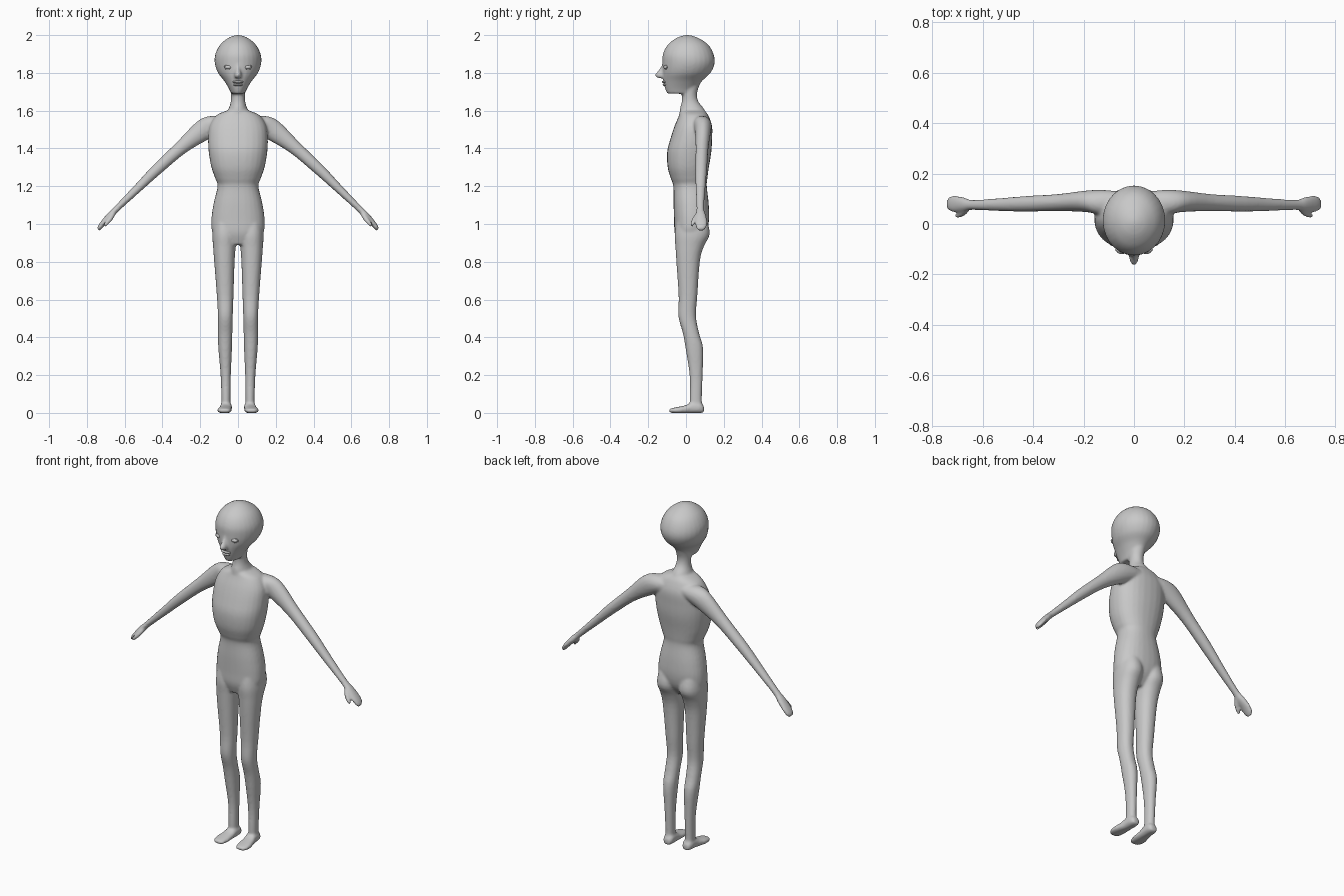
import bpy, bmesh
from math import sin, cos, pi
from mathutils import Vector

if "Cube" in bpy.data.objects:
    bpy.data.objects.remove(bpy.data.objects["Cube"], do_unlink=True)

skin = bpy.data.materials.new("grey_skin")
skin.use_nodes = True
GREY = (0.58, 0.58, 0.58, 1)
skin.diffuse_color = GREY
skin.node_tree.nodes["Principled BSDF"].inputs["Base Color"].default_value = GREY

SEGMENTS, STEPS = 28, 4
bm = bmesh.new()


def smooth_rows(rows):
    """Catmull-Rom interpolation between rows of numbers."""
    out = []
    for i in range(len(rows) - 1):
        a, b = rows[max(i - 1, 0)], rows[i]
        c, d = rows[i + 1], rows[min(i + 2, len(rows) - 1)]
        for k in range(STEPS):
            t = k / STEPS
            out.append([0.5 * (2 * q + (r - p) * t + (2 * p - 5 * q + 4 * r - s) * t * t
                               + (3 * q - p - 3 * r + s) * t ** 3)
                        for p, q, r, s in zip(a, b, c, d)])
    return out + [list(rows[-1])]


def loft(rows, ring, side=1, power=2.0):
    """Skin closed superellipse sections; ring turns a row into centre and two half axes."""
    def bend(v):
        return abs(v) ** (2 / power) * (1 if v >= 0 else -1)
    loops = []
    for row in smooth_rows(rows):
        centre, u, v = ring(row)
        loop = []
        for k in range(SEGMENTS):
            a = 2 * pi * k / SEGMENTS
            p = centre + u * bend(cos(a)) + v * bend(sin(a))
            loop.append(bm.verts.new((p.x * side, p.y, p.z)))
        loops.append(loop)
    faces = [bm.faces.new(loops[0]), bm.faces.new(loops[-1])]
    for a, b in zip(loops, loops[1:]):
        for k in range(SEGMENTS):
            n = (k + 1) % SEGMENTS
            faces.append(bm.faces.new((a[k], a[n], b[n], b[k])))
    bmesh.ops.recalc_face_normals(bm, faces=faces)


def upright(row):
    # z, centre x, half width, front y, back y
    z, cx, rx, front, back = row
    return (Vector((cx, (front + back) / 2, z)), Vector((rx, 0, 0)),
            Vector((0, (back - front) / 2, 0)))


def lengthwise(row):
    # y, centre x, half width, bottom z, top z
    y, cx, rx, low, high = row
    return (Vector((cx, y, (low + high) / 2)), Vector((rx, 0, 0)),
            Vector((0, 0, (high - low) / 2)))


def slanted(row):
    # centre x, y, z, half thickness, half depth
    x, y, z, r, depth = row
    return Vector((x, y, z)), Vector((0.67, 0, 0.74)) * r, Vector((0, depth, 0))


# Head
loft([(2.0, 0, .012, -.005, .02), (1.985, 0, .052, -.05, .065),
      (1.95, 0, .094, -.096, .117), (1.90, 0, .12, -.122, .146),
      (1.85, 0, .123, -.125, .152), (1.80, 0, .106, -.124, .13),
      (1.76, 0, .075, -.12, .088), (1.72, 0, .05, -.112, .055),
      (1.69, 0, .036, -.1, .035)], upright)
# Nose
loft([(1.85, 0, .008, -.125, -.08), (1.82, 0, .013, -.14, -.08),
      (1.79, 0, .02, -.165, -.08), (1.772, 0, .017, -.15, -.08)], upright)
# Neck
loft([(1.78, 0, .045, -.02, .09), (1.70, 0, .038, -.022, .06),
      (1.65, 0, .038, -.022, .065), (1.61, 0, .05, -.032, .095),
      (1.57, 0, .07, -.035, .11)], upright)
# Torso
loft([(1.60, 0, .06, -.03, .1), (1.575, 0, .115, -.037, .118),
      (1.52, 0, .15, -.06, .138), (1.45, 0, .158, -.083, .138),
      (1.38, 0, .155, -.1, .134), (1.30, 0, .141, -.097, .121),
      (1.24, 0, .12, -.08, .113), (1.20, 0, .108, -.067, .11),
      (1.11, 0, .129, -.066, .12), (1.02, 0, .141, -.063, .122),
      (.95, 0, .132, -.06, .105), (.89, 0, .07, -.04, .06)], upright, power=2.3)

for side in (1, -1):
    # Legs
    loft([(1.04, .068, .058, -.045, .105), (.95, .071, .065, -.06, .126),
          (.88, .072, .06, -.056, .094), (.80, .072, .054, -.051, .073),
          (.62, .068, .044, -.039, .06), (.51, .067, .039, -.04, .053),
          (.42, .068, .038, -.016, .07), (.34, .068, .036, -.002, .091),
          (.20, .065, .027, .019, .088), (.08, .064, .024, .02, .084),
          (.02, .064, .024, .02, .086)], upright, side, 2.2)
    # Feet
    loft([(.095, .062, .018, .002, .035), (.075, .062, .029, -.001, .055),
          (.03, .064, .031, -.002, .055), (0, .068, .034, -.002, .041),
          (-.04, .072, .038, -.002, .032), (-.075, .072, .032, 0, .025),
          (-.09, .071, .018, .003, .02)], lengthwise, side, 2.5)
    # Arms and hands
    loft([(.05, .083, 1.535, .05, .045), (.12, .085, 1.525, .06, .05),
          (.185, .09, 1.495, .057, .043), (.30, .085, 1.405, .037, .034),
          (.43, .08, 1.288, .03, .031), (.53, .077, 1.19, .023, .026),
          (.64, .076, 1.083, .017, .02), (.675, .078, 1.047, .018, .028),
          (.71, .08, 1.01, .015, .033), (.73, .08, .985, .013, .029),
          (.74, .079, .97, .009, .017)], slanted, side)
    # Thumbs
    loft([(.655, .068, 1.06, .012, .012), (.67, .05, 1.035, .013, .013),
          (.69, .037, 1.01, .012, .011), (.708, .032, .99, .009, .008)], slanted, side)

mesh = bpy.data.meshes.new("body")
bm.to_mesh(mesh)
bm.free()
body = bpy.data.objects.new("body", mesh)
bpy.context.collection.objects.link(body)
mesh.materials.append(skin)

# Fuse the limbs and torso into one soft skin
remesh = body.modifiers.new("fuse", "REMESH")
remesh.mode = "VOXEL"
remesh.voxel_size = 0.007
remesh.use_smooth_shade = True
soften = body.modifiers.new("soften", "SMOOTH")
soften.factor = 0.5
soften.iterations = 5


def finish(name, scale, turn=0):
    ob = bpy.context.object
    ob.name = name
    ob.scale = scale
    ob.rotation_euler.z = turn
    ob.data.materials.append(skin)
    bpy.ops.object.shade_smooth()


# Eyes with raised lids
for side, label in ((1, "left"), (-1, "right")):
    spot = (side * .053, -.108, 1.83)
    bpy.ops.mesh.primitive_uv_sphere_add(segments=20, ring_count=12, radius=1, location=spot)
    finish(label + "_eye", (.018, .011, .01), side * .3)
    bpy.ops.mesh.primitive_torus_add(major_segments=24, minor_segments=8, major_radius=1,
                                     minor_radius=.2, location=spot)
    finish(label + "_eyelid", (.019, .011, .02), side * .3)
    rim = bpy.context.object
    rim.rotation_euler.x = pi / 2
    rim.scale = (.019, .011, .02)

# Lips
for name, z, y, width in (("upper_lip", 1.752, -.113, .03), ("lower_lip", 1.737, -.109, .025)):
    bpy.ops.mesh.primitive_uv_sphere_add(segments=20, ring_count=12, radius=1, location=(0, y, z))
    finish(name, (width, .015, .0075))
